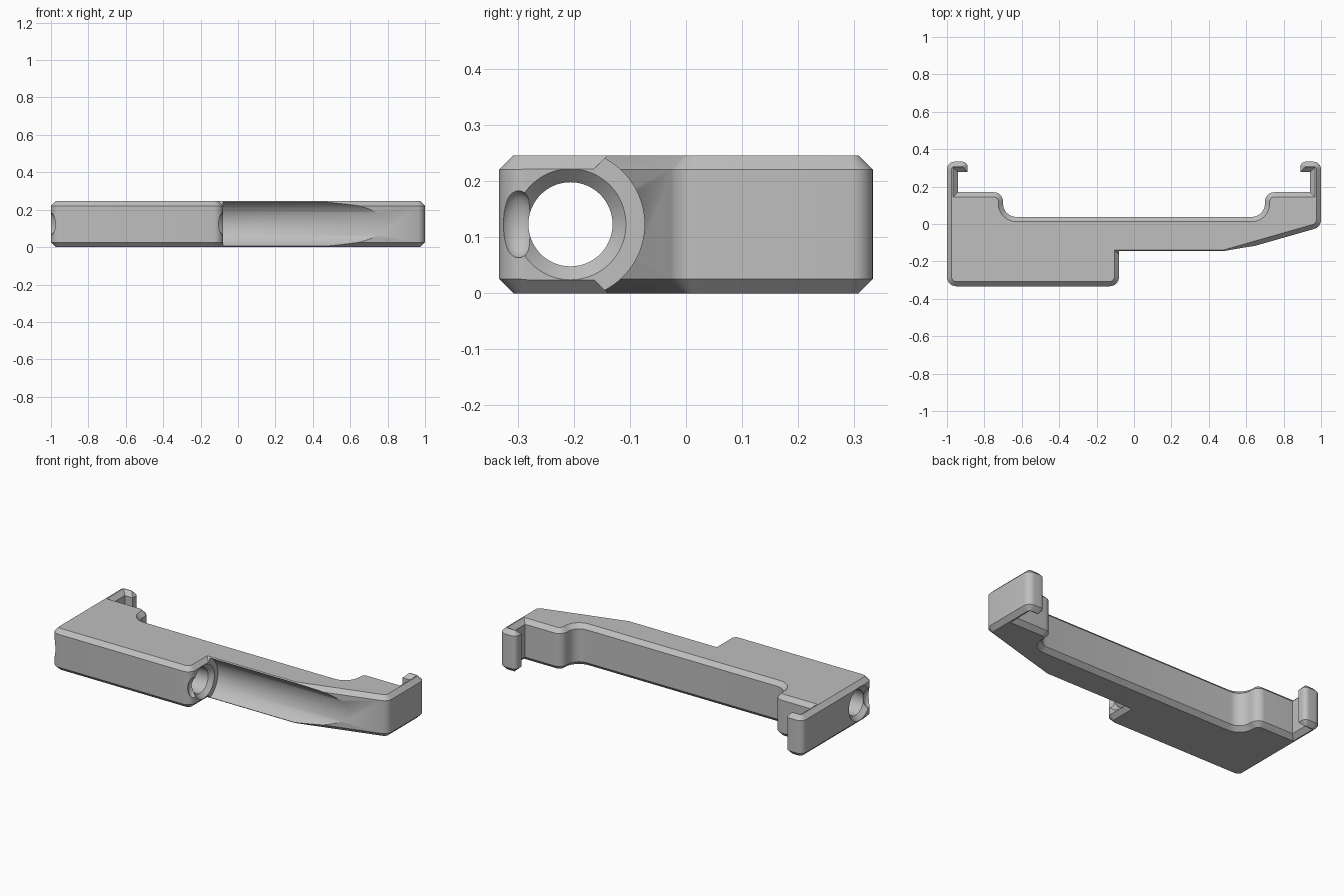
import bpy, bmesh, math
from mathutils import Vector

cube = bpy.data.objects.get("Cube")
if cube:
    bpy.data.objects.remove(cube, do_unlink=True)

HEIGHT, CHAMFER = 0.246, 0.025
AXIS_Y, AXIS_Z = -0.206, HEIGHT / 2

grey = bpy.data.materials.new("plain grey")
grey.use_nodes = True
grey.diffuse_color = (0.52, 0.52, 0.52, 1)
grey.node_tree.nodes["Principled BSDF"].inputs["Base Color"].default_value = grey.diffuse_color


def make_object(name, bm):
    bmesh.ops.recalc_face_normals(bm, faces=bm.faces)
    mesh = bpy.data.meshes.new(name)
    bm.to_mesh(mesh)
    bm.free()
    obj = bpy.data.objects.new(name, mesh)
    obj.data.materials.append(grey)
    bpy.context.collection.objects.link(obj)
    return obj


def round_corners(corners, steps=8):
    """Replace each (x, y, radius) corner by an arc."""
    out = []
    for i, (x, y, r) in enumerate(corners):
        p = Vector((x, y))
        if r == 0:
            out.append(p)
            continue
        a = (Vector(corners[i - 1][:2]) - p).normalized()
        b = (Vector(corners[(i + 1) % len(corners)][:2]) - p).normalized()
        half = a.angle(b) / 2
        centre = p + (a + b).normalized() * (r / math.sin(half))
        start = p + a * (r / math.tan(half)) - centre
        sweep = start.angle_signed(p + b * (r / math.tan(half)) - centre)
        for k in range(steps + 1):
            t = -sweep * k / steps
            out.append(centre + Vector((start.x * math.cos(t) - start.y * math.sin(t),
                                        start.x * math.sin(t) + start.y * math.cos(t))))
    return out


def inset(points, d):
    """Mitred inward offset of a counter-clockwise outline."""
    out = []
    for i, p in enumerate(points):
        u = (p - points[i - 1]).normalized()
        v = (points[(i + 1) % len(points)] - p).normalized()
        n1, n2 = Vector((-u.y, u.x)), Vector((-v.y, v.x))
        out.append(p + (n1 + n2) * (d / (1 + n1.dot(n2))))
    return out


def bridge(bm, rings):
    """Skin a stack of equal rings and cap both ends."""
    loops = [[bm.verts.new(c) for c in ring] for ring in rings]
    for lo, hi in zip(loops, loops[1:]):
        for i in range(len(lo)):
            bm.faces.new((lo[i - 1], lo[i], hi[i], hi[i - 1]))
    bm.faces.new(loops[0][::-1])
    bm.faces.new(loops[-1])


def turned(name, profile, sides=64):
    """Round cutter along the bore axis from (x, radius) pairs."""
    bm = bmesh.new()
    turns = [2 * math.pi * k / sides for k in range(sides)]
    bridge(bm, [[(x, AXIS_Y + r * math.cos(t), AXIS_Z + r * math.sin(t)) for t in turns]
                for x, r in profile])
    return make_object(name, bm)


# Bracket outline: right half of the hooked back edge, mirrored for the other side
back = [(1, 0.333, 0.04), (0.89, 0.333, 0.027), (0.89, 0.279, 0), (0.942, 0.279, 0),
        (0.942, 0.17, 0), (0.70, 0.17, 0.05), (0.70, 0.038, 0.07)]
front = [(-1, -0.333, 0.05), (-0.08, -0.333, 0.05), (-0.08, -0.165, 0),
         (0.478, -0.165, 0), (1, -0.016, 0.05)]
outline = round_corners(front + back + [(-x, y, r) for x, y, r in reversed(back)])
small = inset(outline, CHAMFER)

# Bracket body with chamfered top and bottom rims
bm = bmesh.new()
bridge(bm, [[(p.x, p.y, z) for p in ring] for ring, z in
            ((small, 0), (outline, CHAMFER), (outline, HEIGHT - CHAMFER), (small, HEIGHT))])
body = make_object("bracket_body", bm)

# Cutters: countersunk bore, front groove, and notches where the bore meets the corners
cutters = [
    turned("bore_cutter", [(-1.02, 0.12), (-0.975, 0.075), (-0.105, 0.075), (-0.06, 0.12)]),
    turned("groove_cutter", [(-0.081, 0.132), (1.2, 0.132)], 96),
]
for side, x in (("right", -1), ("left", -0.08)):
    bm = bmesh.new()
    bmesh.ops.create_uvsphere(bm, u_segments=24, v_segments=16, radius=1)
    bmesh.ops.scale(bm, vec=(0.035, 0.035, 0.06), verts=bm.verts)
    bmesh.ops.translate(bm, vec=(x, -0.3, AXIS_Z), verts=bm.verts)
    cutters.append(make_object(side + "_notch_cutter", bm))

bpy.context.view_layer.objects.active = body
for cutter in cutters:
    mod = body.modifiers.new(cutter.name, "BOOLEAN")
    mod.operation, mod.solver, mod.object = "DIFFERENCE", "EXACT", cutter
    bpy.ops.object.modifier_apply(modifier=mod.name)
    bpy.data.objects.remove(cutter, do_unlink=True)

# Smooth rounded corners, crisp chamfers
bpy.ops.object.select_all(action="DESELECT")
body.select_set(True)
bpy.ops.object.shade_smooth_by_angle(angle=math.radians(30))
